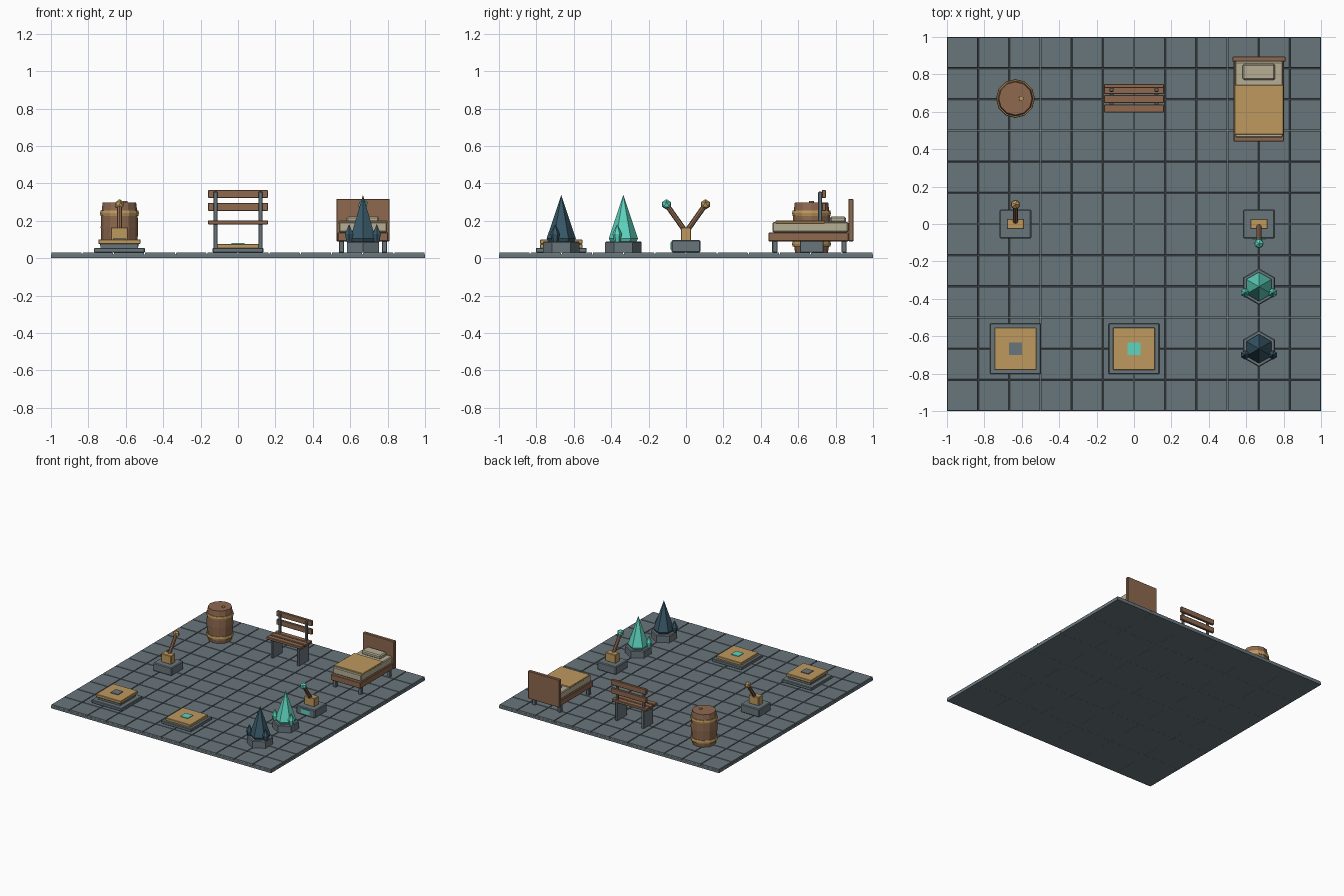
import bpy, bmesh, math
from mathutils import Vector, Matrix

if "Cube" in bpy.data.objects:
    bpy.data.objects.remove(bpy.data.objects["Cube"])


def colour(name, r, g, b):
    lin = [((c / 255 + 0.055) / 1.055) ** 2.4 for c in (r, g, b)]
    m = bpy.data.materials.new(name)
    m.diffuse_color = (*lin, 1)
    m.use_nodes = True
    m.node_tree.nodes["Principled BSDF"].inputs["Base Color"].default_value = m.diffuse_color
    return m


STONE = colour("grey_stone", 105, 118, 124)
WOOD = colour("brown_wood", 141, 104, 79)
GOLD = colour("tan_gold", 190, 153, 95)
CREAM = colour("cream_cloth", 182, 173, 148)
TEAL = colour("teal_crystal", 94, 212, 190)
DARK = colour("dark_crystal", 56, 88, 104)
FLOOR = 0.03


def finish(name, bm, mat):
    bmesh.ops.recalc_face_normals(bm, faces=bm.faces)
    me = bpy.data.meshes.new(name)
    bm.to_mesh(me)
    bm.free()
    me.materials.append(mat)
    ob = bpy.data.objects.new(name, me)
    bpy.context.collection.objects.link(ob)
    return ob


def add_box(bm, x, y, z):
    """Box from three (low, high) ranges."""
    size = [r[1] - r[0] for r in (x, y, z)]
    mid = [(r[1] + r[0]) / 2 for r in (x, y, z)]
    return bmesh.ops.create_cube(
        bm, size=1, matrix=Matrix.Translation(mid) @ Matrix.Diagonal((*size, 1)))["verts"]


def box(name, mat, x, y, z, bevel=0.003):
    bm = bmesh.new()
    add_box(bm, x, y, z)
    if bevel:
        bmesh.ops.bevel(bm, geom=bm.edges[:], offset=bevel, segments=1, affect='EDGES')
    return finish(name, bm, mat)


def around(c, half):
    return (c - half, c + half)


def lathe(name, mat, x, y, profile, sides, turn=0.0):
    """Stack of polygon rings from (radius, z) pairs; zero radius makes a point."""
    bm = bmesh.new()
    rings = []
    for r, z in profile:
        if r == 0:
            rings.append([bm.verts.new((x, y, z))] * sides)
        else:
            rings.append([bm.verts.new((x + r * math.cos(turn + math.tau * i / sides),
                                        y + r * math.sin(turn + math.tau * i / sides), z))
                          for i in range(sides)])
    for a, b in zip(rings, rings[1:]):
        for i in range(sides):
            j = (i + 1) % sides
            bm.faces.new(list(dict.fromkeys((a[i], a[j], b[j], b[i]))))
    for ring in (rings[0], rings[-1]):
        if ring[0] is not ring[1]:
            bm.faces.new(ring)
    return finish(name, bm, mat)


# Floor: 6 x 6 slabs, each carrying four tapered paving stones
def floor():
    bm = bmesh.new()
    for i in range(6):
        for j in range(6):
            cx, cy = (i - 2.5) / 3, (j - 2.5) / 3
            add_box(bm, around(cx, 0.1664), around(cy, 0.1664), (0, 0.02))
            for sx in (-1, 1):
                for sy in (-1, 1):
                    px, py = cx + sx / 12, cy + sy / 12
                    for v in add_box(bm, around(px, 0.0825), around(py, 0.0825), (0.015, FLOOR)):
                        if v.co.z > 0.02:
                            v.co.x = px + (v.co.x - px) * 0.965
                            v.co.y = py + (v.co.y - py) * 0.965
    finish("floor_tiles", bm, STONE)


# Barrel with two hoops and a bung
def barrel(x, y):
    lathe("barrel_body", WOOD, x, y,
          [(0.088, FLOOR), (0.097, 0.09), (0.1, 0.165), (0.097, 0.24), (0.089, 0.298)], 12)
    for n, z in (("lower", 0.075), ("upper", 0.24)):
        lathe("barrel_hoop_" + n, GOLD, x, y,
              [(0.101, z - 0.014), (0.104, z), (0.101, z + 0.014)], 12)
    lathe("barrel_bung", GOLD, x + 0.031, y, [(0.013, 0.295), (0.012, 0.306)], 8)


# Bench with slatted seat and back
def bench():
    for n, s in (("left", -1), ("right", 1)):
        box("bench_leg_" + n, STONE, around(s * 0.12, 0.011), (0.61, 0.735), (FLOOR, 0.182))
        box("bench_post_" + n, STONE, around(s * 0.12, 0.01), (0.707, 0.728), (0.18, 0.355))
    for i, y in enumerate((0.617, 0.668, 0.716)):
        box(f"bench_seat_slat_{i}", WOOD, around(0, 0.16), around(y, 0.021), (0.18, 0.202))
    for i, z in enumerate((0.274, 0.343)):
        box(f"bench_back_slat_{i}", WOOD, around(0, 0.16), (0.727, 0.748), around(z, 0.022))


# Bed
def bed(x):
    box("bed_headboard", WOOD, around(x, 0.142), (0.868, 0.895), (0.09, 0.317))
    box("bed_frame", WOOD, around(x, 0.135), (0.442, 0.87), (0.09, 0.138))
    box("bed_mattress", CREAM, around(x, 0.128), (0.462, 0.868), (0.138, 0.193), 0.006)
    box("bed_blanket", GOLD, around(x, 0.132), (0.478, 0.743), (0.186, 0.2))
    box("bed_pillow", CREAM, around(x, 0.087), (0.77, 0.855), (0.19, 0.223), 0.008)
    for i, (sx, y) in enumerate(((-1, 0.475), (1, 0.475), (-1, 0.845), (1, 0.845))):
        box(f"bed_leg_{i}", STONE, around(x + sx * 0.115, 0.014), around(y, 0.014), (FLOOR, 0.092))


# Lever on a plinth, leaning to the front (-1) or the back (+1)
def lever(name, x, lean, knob):
    box(name + "_plinth", STONE, around(x, 0.085), around(0, 0.078), (FLOOR, 0.097), 0.006)
    box(name + "_housing", GOLD, around(x, 0.045), around(0, 0.028), (0.095, 0.165))
    a, b = Vector((x, lean * 0.008, 0.15)), Vector((x, lean * 0.1, 0.28))
    bm = bmesh.new()
    rot = (b - a).to_track_quat('Z', 'Y').to_matrix().to_4x4()
    bmesh.ops.create_cone(bm, cap_ends=True, segments=8, radius1=0.014, radius2=0.014,
                          depth=(b - a).length, matrix=Matrix.Translation((a + b) / 2) @ rot)
    finish(name + "_stick", bm, WOOD)
    bm = bmesh.new()
    bmesh.ops.create_icosphere(bm, subdivisions=1, radius=0.028,
                               matrix=Matrix.Translation((x, lean * 0.104, 0.287)))
    finish(name + "_knob", bm, knob)


# Floor button: stone surround, optional riser, tan plate, centre mark
def button(name, x, top, mark):
    y = -0.667
    box(name + "_base", STONE, around(x, 0.136), around(y, 0.136), (FLOOR, 0.055), 0.004)
    if top > 0.08:
        box(name + "_riser", STONE, around(x, 0.1), around(y, 0.1), (0.05, top - 0.022), 0)
    box(name + "_plate", GOLD, around(x, 0.113), around(y, 0.113), (top - 0.024, top))
    box(name + "_mark", mark, around(x, 0.034), around(y, 0.034), (top - 0.003, top + 0.005), 0)


# Crystal cluster on a hexagonal plinth
def crystal(name, x, y, mat):
    t = math.pi / 2
    lathe(name + "_plinth", STONE, x, y, [(0.098, FLOOR), (0.098, 0.083), (0.092, 0.09)], 6, t)
    lathe(name + "_main", mat, x, y, [(0.07, 0.088), (0.078, 0.105), (0, 0.338)], 6, t)
    for n, s in (("left", -1), ("right", 1)):
        lathe(name + "_shard_" + n, mat, x + s * 0.074, y - 0.033,
              [(0.016, 0.085), (0.025, 0.13), (0, 0.182)], 6, t)


LEFT, RIGHT = -0.634, 0.668
floor()
barrel(LEFT, 0.671)
bench()
bed(RIGHT)
lever("left_lever", LEFT, 1, GOLD)
lever("right_lever", RIGHT, -1, TEAL)
box("right_lever_lamp", TEAL, around(RIGHT, 0.038), (-0.083, -0.075), (0.047, 0.083), 0)
button("raised_button", LEFT, 0.1, STONE)
button("pressed_button", 0, 0.075, TEAL)
crystal("lit_crystal", RIGHT, -0.335, TEAL)
crystal("unlit_crystal", RIGHT, -0.667, DARK)
